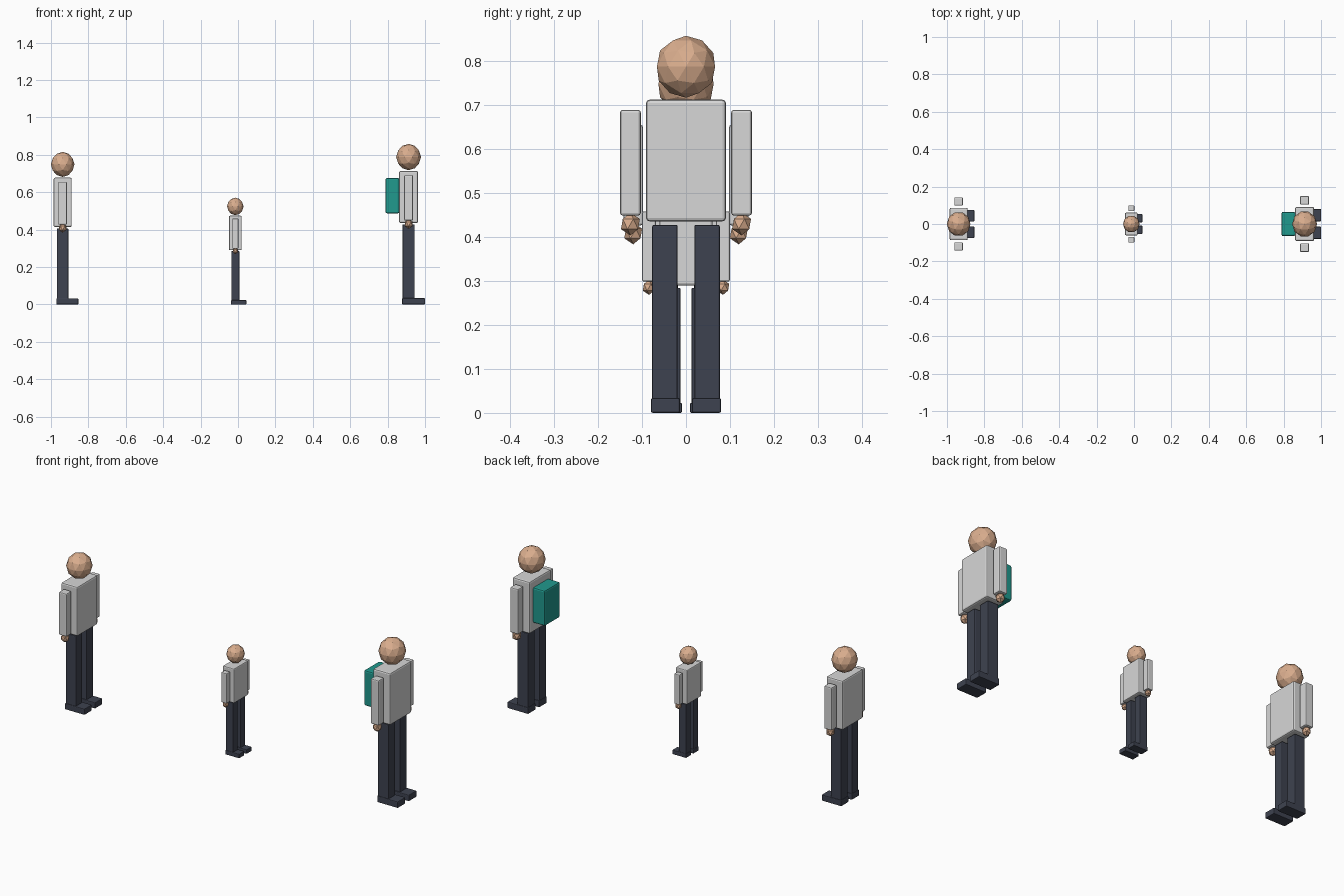
import bpy
import bmesh
from math import radians
from mathutils import Matrix, Vector

old = bpy.data.objects.get("Cube")
if old:
    bpy.data.objects.remove(old, do_unlink=True)


def material(name, rgb):
    mat = bpy.data.materials.new(name)
    mat.use_nodes = True
    color = (*rgb, 1)
    mat.diffuse_color = color
    mat.node_tree.nodes["Principled BSDF"].inputs["Base Color"].default_value = color
    return mat


SKIN = material("skin", (0.70, 0.42, 0.27))
SHIRT = material("light_grey_shirt", (0.68, 0.68, 0.68))
TROUSERS = material("dark_navy_trousers", (0.048, 0.055, 0.08))
PACK = material("teal_pack", (0.015, 0.32, 0.27))


def finish(bm, name, mat):
    mesh = bpy.data.meshes.new(name)
    bm.to_mesh(mesh)
    bm.free()
    mesh.materials.append(mat)
    obj = bpy.data.objects.new(name, mesh)
    bpy.context.collection.objects.link(obj)
    return obj


def box(name, low, high, mat, x, scale, bevel):
    """Bevelled box between two corners, in the figure's own frame."""
    low, high = Vector(low), Vector(high)
    bm = bmesh.new()
    bmesh.ops.create_cube(bm, size=1)
    bmesh.ops.scale(bm, vec=(high - low) * scale, verts=bm.verts)
    bmesh.ops.translate(bm, vec=(low + high) / 2 * scale + Vector((x, 0, 0)), verts=bm.verts)
    obj = finish(bm, name, mat)
    mod = obj.modifiers.new("soft_edges", "BEVEL")
    mod.width = bevel * scale
    mod.segments = 2
    return obj


def ball(name, center, radii, detail, x, scale):
    """Faceted ball turned to face +x."""
    bm = bmesh.new()
    bmesh.ops.create_icosphere(bm, subdivisions=detail, radius=1)
    bmesh.ops.rotate(bm, cent=(0, 0, 0), matrix=Matrix.Rotation(radians(90), 3, "Z"), verts=bm.verts)
    bmesh.ops.scale(bm, vec=Vector(radii) * scale, verts=bm.verts)
    bmesh.ops.translate(bm, vec=Vector(center) * scale + Vector((x, 0, 0)), verts=bm.verts)
    return finish(bm, name, SKIN)


def figure(label, x, scale):
    # head and torso
    ball(label + "_head", (0, 0, 0.788), (0.0665, 0.0695, 0.0705), 2, x, scale)
    box(label + "_torso", (-0.051, -0.091, 0.436), (0.051, 0.091, 0.713), SHIRT, x, scale, 0.008)
    # paired limbs
    for side, s in (("left", 1), ("right", -1)):
        def limb(part, low, high, mat, bevel):
            ys = sorted((low[1] * s, high[1] * s))
            box(f"{label}_{side}_{part}", (low[0], ys[0], low[2]),
                (high[0], ys[1], high[2]), mat, x, scale, bevel)

        limb("arm", (-0.024, 0.103, 0.449), (0.024, 0.15, 0.69), SHIRT, 0.006)
        limb("leg", (-0.032, 0.019, 0.012), (0.032, 0.077, 0.428), TROUSERS, 0.004)
        limb("shoe", (-0.035, 0.014, 0), (0.088, 0.08, 0.034), TROUSERS, 0.004)
        ball(f"{label}_{side}_hand", (0, s * 0.1265, 0.43), (0.024, 0.024, 0.026), 1, x, scale)


# three figures in a row, all facing +x
figure("rear_adult", -0.9375, 0.95)
figure("child", -0.0144, 0.665)
figure("front_adult", 0.912, 1.0)

# pack worn by the leading adult
box("backpack", (-0.123, -0.065, 0.487), (-0.05, 0.065, 0.676), PACK, 0.912, 1.0, 0.008)
